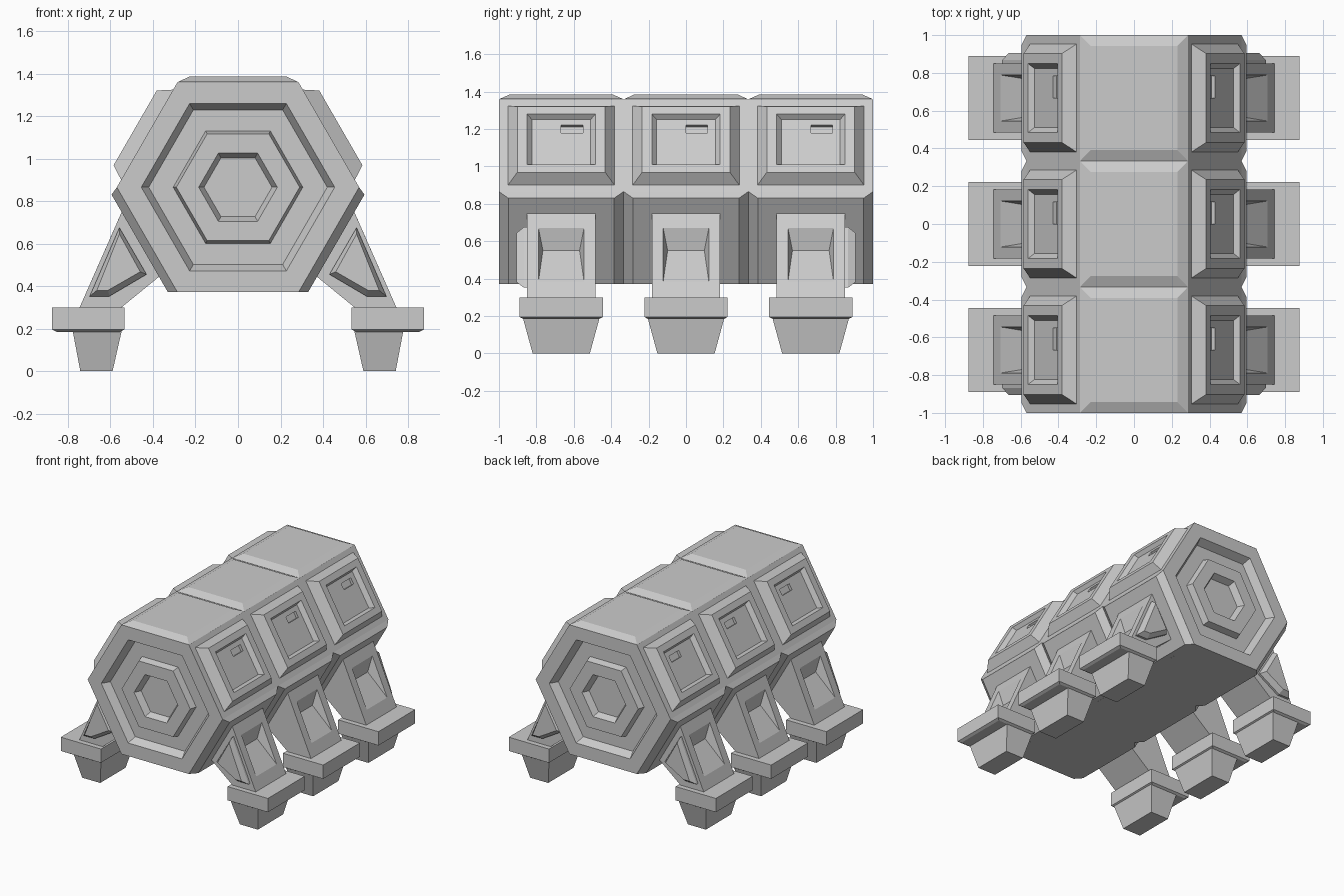
import bpy, bmesh
from math import cos, sin, pi

if "Cube" in bpy.data.objects:
    bpy.data.objects.remove(bpy.data.objects["Cube"])


def loft(name, rings, mirror=True):
    """Skin a list of equal-length point rings, cap both ends, optionally mirror across x."""
    bm = bmesh.new()
    vs = [[bm.verts.new(p) for p in r] for r in rings]
    n = len(rings[0])
    for a, b in zip(vs, vs[1:]):
        for i in range(n):
            j = (i + 1) % n
            bm.faces.new((a[i], a[j], b[j], b[i]))
    bm.faces.new(vs[0])
    bm.faces.new(vs[-1])
    bmesh.ops.remove_doubles(bm, verts=bm.verts[:], dist=1e-5)
    bmesh.ops.recalc_face_normals(bm, faces=bm.faces[:])
    me = bpy.data.meshes.new(name)
    bm.to_mesh(me)
    bm.free()
    ob = bpy.data.objects.new(name, me)
    bpy.context.collection.objects.link(ob)
    if mirror:
        ob.modifiers.new("Mirror", 'MIRROR')
    return ob


def hexagon(r, y):
    return [(r * cos(i * pi / 3), y, CZ + r * sin(i * pi / 3)) for i in range(6)]


def rect(x0, x1, y0, y1, z):
    return [(x0, y0, z), (x1, y0, z), (x1, y1, z), (x0, y1, z)]


def strip(a, b, y, ha, hb=None):
    """Quad spanning profile points a and b (x, z), with half widths in y."""
    hb = ha if hb is None else hb
    return [(a[0], y - ha, a[1]), (a[0], y + ha, a[1]),
            (b[0], y + hb, b[1]), (b[0], y - hb, b[1])]


R, CZ = 0.57, 0.865
MID = R / 2


def slope(s, d):
    """Point on the upper side face: s up the slope, d out along its normal."""
    return (R - 0.5 * s + 0.866 * d, CZ + 0.866 * s + 0.5 * d)


def panel(y, hs, hy, d):
    return strip(slope(MID - hs, d), slope(MID + hs, d), y, hy)


# Hexagonal hull with stepped recesses in both ends
front = [(0.16, -0.94), (0.185, -0.99), (0.29, -0.99), (0.305, -0.94),
         (0.42, -0.94), (0.455, -1.0), (R, -1.0)]
ends = front + [(r, -y) for r, y in reversed(front)]
loft("hull", [hexagon(r, y) for r, y in ends], mirror=False)

for k, y in enumerate((-0.667, 0.0, 0.667)):
    tag = ("front", "middle", "rear")[k]

    # Chamfered roof plate
    loft(f"{tag}_roof_plate", [
        rect(-0.285, 0.285, y - 0.333, y + 0.333, 1.359),
        rect(-0.23, 0.23, y - 0.275, y + 0.275, 1.385)], mirror=False)

    # Lower side armour
    loft(f"{tag}_lower_plate", [
        strip((0.57, 0.865), (0.285, 0.3715), y, 0.333),
        strip((0.595, 0.83), (0.33, 0.3715), y, 0.283)])

    # Upper side frame with sunken panel and small offset slot
    loft(f"{tag}_side_panel", [
        panel(y, 0.245, 0.285, 0.0), panel(y, 0.203, 0.235, 0.065),
        panel(y, 0.156, 0.183, 0.065), panel(y, 0.14, 0.157, 0.035),
        strip(slope(0.343, 0.035), slope(0.39, 0.035), y + 0.058, 0.058),
        strip(slope(0.343, 0.015), slope(0.39, 0.015), y + 0.058, 0.058)])

    # Slanted leg with wedge-shaped pocket on the outer face
    loft(f"{tag}_leg", [
        strip((0.37, 0.445), (0.56, 0.29), y, 0.183),
        strip((0.54, 0.765), (0.7494, 0.29), y, 0.183),
        strip((0.582, 0.67), (0.7075, 0.385), y, 0.122),
        strip((0.56, 0.55), (0.7075, 0.385), y, 0.098, 0.122)])

    # Foot: ankle block and tapered pad
    loft(f"{tag}_ankle", [
        rect(0.535, 0.875, y - 0.222, y + 0.222, 0.30),
        rect(0.535, 0.875, y - 0.222, y + 0.222, 0.195),
        rect(0.555, 0.855, y - 0.205, y + 0.205, 0.185)])
    loft(f"{tag}_foot", [
        rect(0.547, 0.778, y - 0.205, y + 0.205, 0.19),
        rect(0.59, 0.742, y - 0.153, y + 0.153, 0.0)])

    # Raised triangular plate on the outward end of the outer legs
    if y:
        sgn = 1 if y > 0 else -1
        base = [(0.558, 0.675), (0.698, 0.352), (0.605, 0.352), (0.43, 0.455)]
        top = [(0.558, 0.645), (0.664, 0.38), (0.612, 0.38), (0.46, 0.467)]
        loft(f"{tag}_leg_plate", [
            [(x, y + sgn * 0.18, z) for x, z in base],
            [(x, y + sgn * 0.2, z) for x, z in base],
            [(x, y + sgn * 0.238, z) for x, z in top]])
